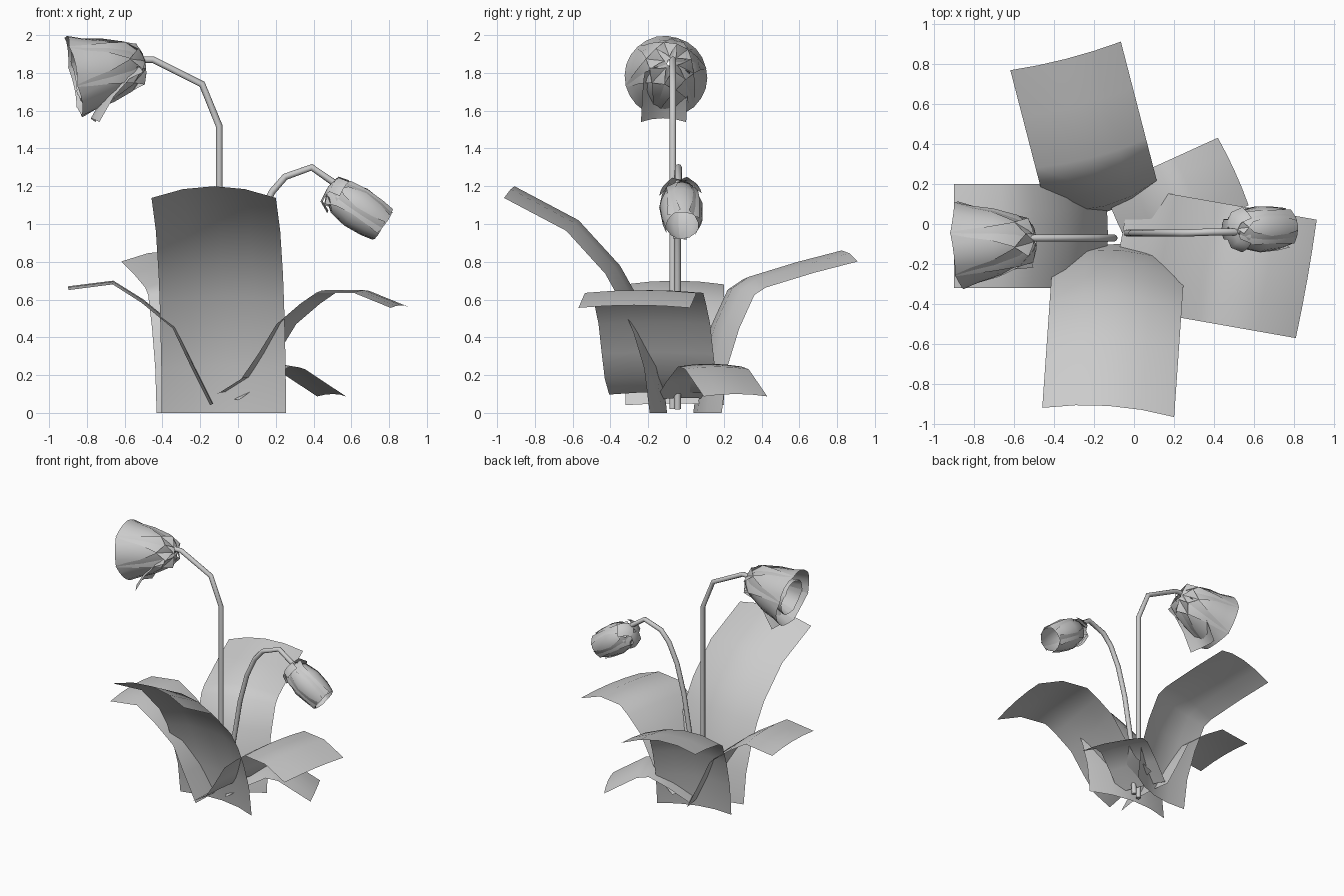
import bpy
from math import radians, tau
from mathutils import Matrix, Vector

if "Cube" in bpy.data.objects:
    bpy.data.objects.remove(bpy.data.objects["Cube"])


def sheet(name, frame, profile, half, sag, segs=4):
    """Bent strip: profile is (outward, up) in the frame; sag curves the cross-section."""
    verts, faces = [], []
    n = len(profile)
    for i, (r, z) in enumerate(profile):
        a, b = profile[max(i - 1, 0)], profile[min(i + 1, n - 1)]
        t = Vector((b[0] - a[0], b[1] - a[1])).normalized()
        for j in range(segs + 1):
            u = 2 * j / segs - 1
            s = sag * u * u
            verts.append(frame @ Vector((r + t.y * s, u * half, z - t.x * s)))
    w = segs + 1
    for i in range(n - 1):
        for j in range(segs):
            k = i * w + j
            faces.append((k, k + 1, k + w + 1, k + w))
    # the model rests exactly on the ground
    verts = [(v.x, v.y, max(v.z, 0.0)) for v in verts]
    me = bpy.data.meshes.new(name)
    me.from_pydata(verts, [], faces)
    me.polygons.foreach_set("use_smooth", [True] * len(faces))
    ob = bpy.data.objects.new(name, me)
    bpy.context.collection.objects.link(ob)
    return ob


def leaf(name, origin, azimuth, profile, half, sag):
    frame = Matrix.Translation(origin) @ Matrix.Rotation(radians(azimuth), 4, 'Z')
    return sheet(name, frame, profile, half, sag)


def stem(name, points, radius=0.018):
    cu = bpy.data.curves.new(name, 'CURVE')
    cu.dimensions = '3D'
    cu.bevel_depth = radius
    cu.bevel_resolution = 2
    cu.use_fill_caps = True
    sp = cu.splines.new('POLY')
    sp.points.add(len(points) - 1)
    for p, co in zip(sp.points, points):
        p.co = (*co, 1)
    ob = bpy.data.objects.new(name, cu)
    bpy.context.collection.objects.link(ob)


def petals(name, base, axis, count, profile, half, sag, start=0.0):
    """Ring of petals around an axis."""
    aim = Matrix.Translation(base) @ Vector(axis).to_track_quat('Z', 'Y').to_matrix().to_4x4()
    for i in range(count):
        spin = Matrix.Rotation(start + tau * i / count, 4, 'Z')
        sheet(f"{name}_{i + 1}", aim @ spin, profile, half, sag)


# Leaves
leaf("front_leaf", (-0.07, -0.10, 0), -94,
     [(0, 0), (.03, .25), (.09, .45), (.16, .62), (.25, .78), (.47, 1.02), (.81, 1.2)], .33, .07)
leaf("back_leaf", (-0.14, 0.06, 0), 104.5,
     [(0, 0), (.03, .25), (.10, .47), (.19, .66), (.28, .72), (.55, .80), (.79, .86)], .285, .06)
leaf("left_leaf", (-0.13, -0.06, .05), 180,
     [(0, 0), (.10, .20), (.20, .41), (.37, .55), (.53, .65), (.77, .62)], .26, .02)
leaf("right_leaf", (-0.07, -0.11, .11), -10,
     [(0, 0), (.13, .08), (.22, .21), (.32, .37), (.45, .48), (.54, .54), (.75, .54), (.95, .46)], .30, .015)
leaf("small_leaf", (-0.08, 0, .08), 24.5,
     [(0, 0), (.15, .10), (.30, .18), (.40, .165), (.64, .02)], .185, .015)

# Stems
stem("tall_stem", [(-.10, -.07, .02), (-.10, -.07, 1.52), (-.19, -.07, 1.74),
                   (-.45, -.07, 1.87), (-.53, -.07, 1.87)])
stem("short_stem", [(-.04, -.045, .02), (-.01, -.045, .45), (.05, -.045, .80), (.11, -.045, 1.02),
                    (.18, -.045, 1.17), (.25, -.045, 1.25), (.39, -.04, 1.30), (.52, -.04, 1.21)])

# Open flower: outer petals, inner trumpet, one drooping petal
base, axis = (-.50, -.08, 1.85), (-.42, -.03, -.08)
petals("outer_petal", base, axis, 6,
       [(.02, -.01), (.10, .06), (.16, .18), (.19, .29), (.22, .37)], .115, -.035, .3)
petals("inner_petal", base, axis, 5,
       [(.02, .02), (.07, .10), (.10, .22), (.14, .36)], .09, -.04, .7)
leaf("drooping_petal", (-.53, -.10, 1.84), 185,
     [(0, 0), (.08, -.04), (.17, -.14), (.25, -.28)], .12, .04)

# Closed bud with small sepals
base, axis = (.49, -.03, 1.18), (.27, .01, -.18)
petals("bud_petal", base, axis, 5,
       [(.02, -.01), (.085, .05), (.115, .16), (.105, .27), (.085, .34)], .085, -.035, .2)
petals("bud_sepal", base, axis, 3,
       [(.01, -.02), (.08, -.01), (.11, .05)], .05, -.01, .6)
